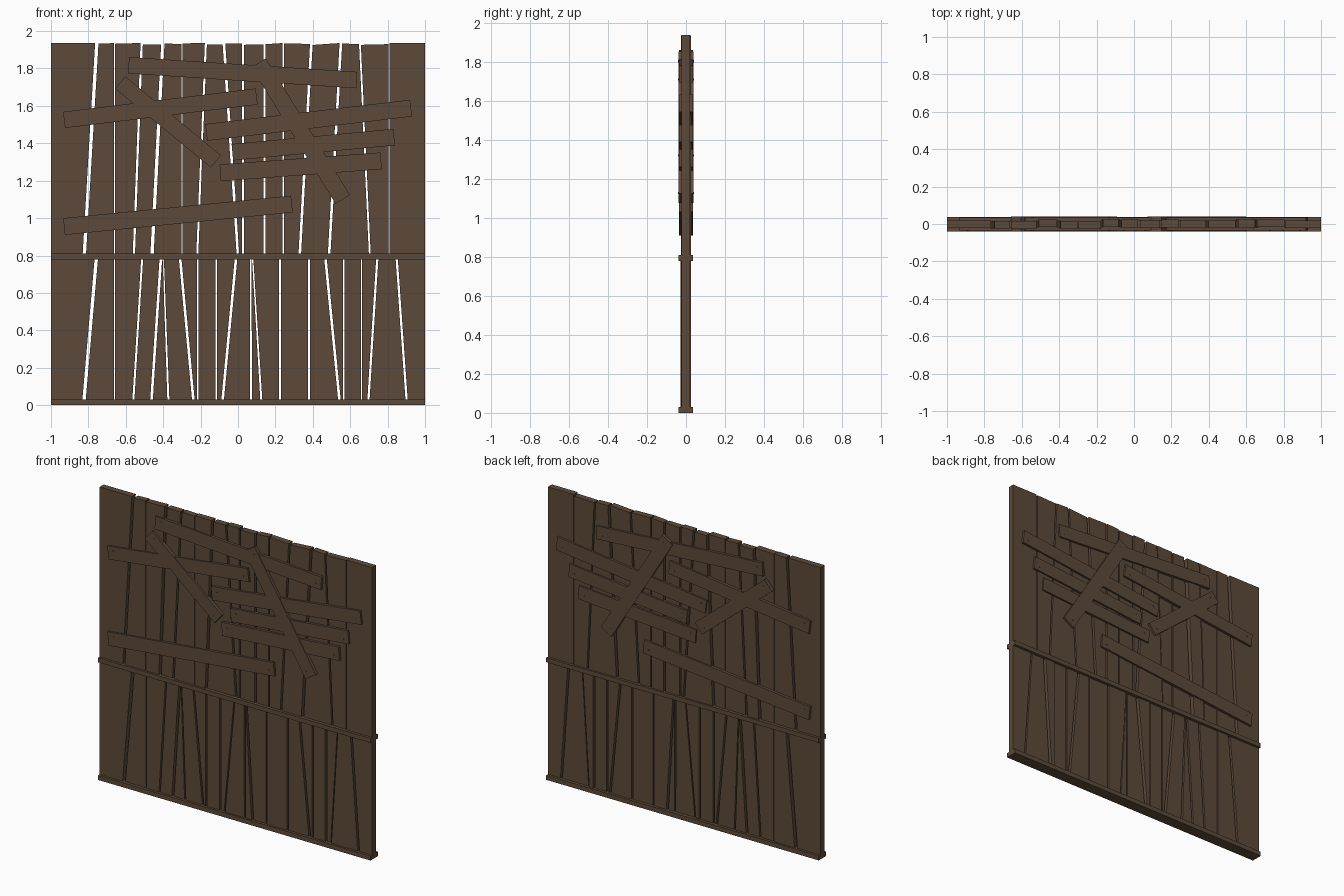
import bpy, bmesh, math, random
from mathutils import Matrix, Vector

if "Cube" in bpy.data.objects:
    bpy.data.objects.remove(bpy.data.objects["Cube"])

random.seed(4)


def mat(name, rgb):
    m = bpy.data.materials.new(name)
    m.diffuse_color = (*rgb, 1)
    m.use_nodes = True
    m.node_tree.nodes["Principled BSDF"].inputs["Base Color"].default_value = m.diffuse_color
    return m


wood = mat("dark weathered wood", (0.108, 0.068, 0.041))


def finish(bm, name):
    bmesh.ops.recalc_face_normals(bm, faces=bm.faces)
    me = bpy.data.meshes.new(name)
    bm.to_mesh(me)
    bm.free()
    me.materials.append(wood)
    ob = bpy.data.objects.new(name, me)
    bpy.context.collection.objects.link(ob)
    return ob


def prism(bm, quad, y0, y1):
    """Extrude an x/z outline from y0 to y1."""
    a = [bm.verts.new((x, y0, z)) for x, z in quad]
    b = [bm.verts.new((x, y1, z)) for x, z in quad]
    n = len(quad)
    bm.faces.new(a)
    bm.faces.new(b[::-1])
    for i in range(n):
        bm.faces.new((a[i], a[(i + 1) % n], b[(i + 1) % n], b[i]))


def plank_row(name, gaps, z0, z1, ragged):
    """Upright planks separated by gaps given as (top x, bottom x, width)."""
    edges = [(-1, -1, 0)] + gaps + [(1, 1, 0)]
    for i, (l, r) in enumerate(zip(edges, edges[1:])):
        bm = bmesh.new()
        end = i in (0, len(edges) - 2)
        off = 0 if end else random.uniform(-0.006, 0.006)
        drop = [0 if end or not ragged else random.uniform(0, 0.012) for _ in range(2)]
        lt, lb = l[0] + l[2] / 2, l[1] + l[2] / 2
        rt, rb = max(r[0] - r[2] / 2, lt + 0.002), max(r[1] - r[2] / 2, lb + 0.002)
        prism(bm, [(lb, z0), (rb, z0), (rt, z1 - drop[0]), (lt, z1 - drop[1])],
              off - 0.022, off + 0.020)
        finish(bm, f"{name}_{i + 1}")


# upright planks
W, N = 0.014, 0.006
upper = [(-0.755, -0.822, 0.018), (-0.66, -0.66, N), (-0.515, -0.557, 0.012),
         (-0.402, -0.46, 0.018), (-0.30, -0.30, N), (-0.172, -0.218, 0.011),
         (-0.075, 0.0, W), (0.026, 0.026, 0.01), (0.142, 0.142, 0.01),
         (0.242, 0.242, 0.009), (0.392, 0.33, W), (0.55, 0.487, W),
         (0.652, 0.705, 0.01), (0.807, 0.807, N)]
lower = [(-0.757, -0.824, 0.018), (-0.66, -0.66, N), (-0.512, -0.56, 0.011),
         (-0.412, -0.463, W), (-0.402, -0.372, 0.011), (-0.31, -0.238, W),
         (-0.215, -0.215, 0.01), (-0.115, -0.115, 0.008), (-0.01, -0.083, W),
         (0.068, 0.07, 0.009), (0.076, 0.125, 0.011), (0.225, 0.225, 0.011),
         (0.38, 0.38, 0.009), (0.467, 0.543, W), (0.565, 0.565, 0.009),
         (0.66, 0.66, N), (0.745, 0.697, 0.012), (0.848, 0.902, 0.012)]
plank_row("upper_plank", upper, 0.80, 1.937, True)
plank_row("lower_plank", lower, 0.02, 0.79, False)

# horizontal rails
for name, z0, z1 in (("bottom_rail", 0, 0.03), ("middle_rail", 0.78, 0.81)):
    bm = bmesh.new()
    prism(bm, [(-1, z0), (1, z0), (1, z1), (-1, z1)], -0.039, 0.037)
    finish(bm, name)

# nailed boards, repeated on both faces: start, end, width, extra height
boards = [((-0.585, 1.817), (0.635, 1.738), 0.088, 0),
          ((-0.93, 1.525), (0.10, 1.65), 0.087, 0),
          ((-0.17, 1.458), (0.925, 1.588), 0.09, 0),
          ((-0.03, 1.352), (0.835, 1.433), 0.088, 0),
          ((-0.095, 1.242), (0.765, 1.306), 0.09, 0),
          ((-0.93, 0.955), (0.288, 1.075), 0.09, 0),
          ((-0.63, 1.725), (-0.118, 1.303), 0.085, 0.004),
          ((0.11, 1.83), (0.56, 1.10), 0.09, 0.004)]
for side, label in ((-1, "front"), (1, "back")):
    for i, (p, q, w, up) in enumerate(boards):
        p, q = Vector(p), Vector(q)
        d = (q - p).normalized()
        s = Vector((-d.y, d.x)) * w / 2
        face = side * (0.035 + up)
        bm = bmesh.new()
        prism(bm, [p - s, q - s, q + s, p + s], side * 0.015, face)
        # nail heads near each end
        for c in (p + d * 0.04 + s * 0.3, q - d * 0.04 - s * 0.3):
            ring = [(c.x + 0.006 * math.cos(k * math.pi / 3),
                     c.y + 0.006 * math.sin(k * math.pi / 3)) for k in range(6)]
            prism(bm, ring, face - side * 0.002, face + side * 0.002)
        finish(bm, f"{label}_board_{i + 1}")
